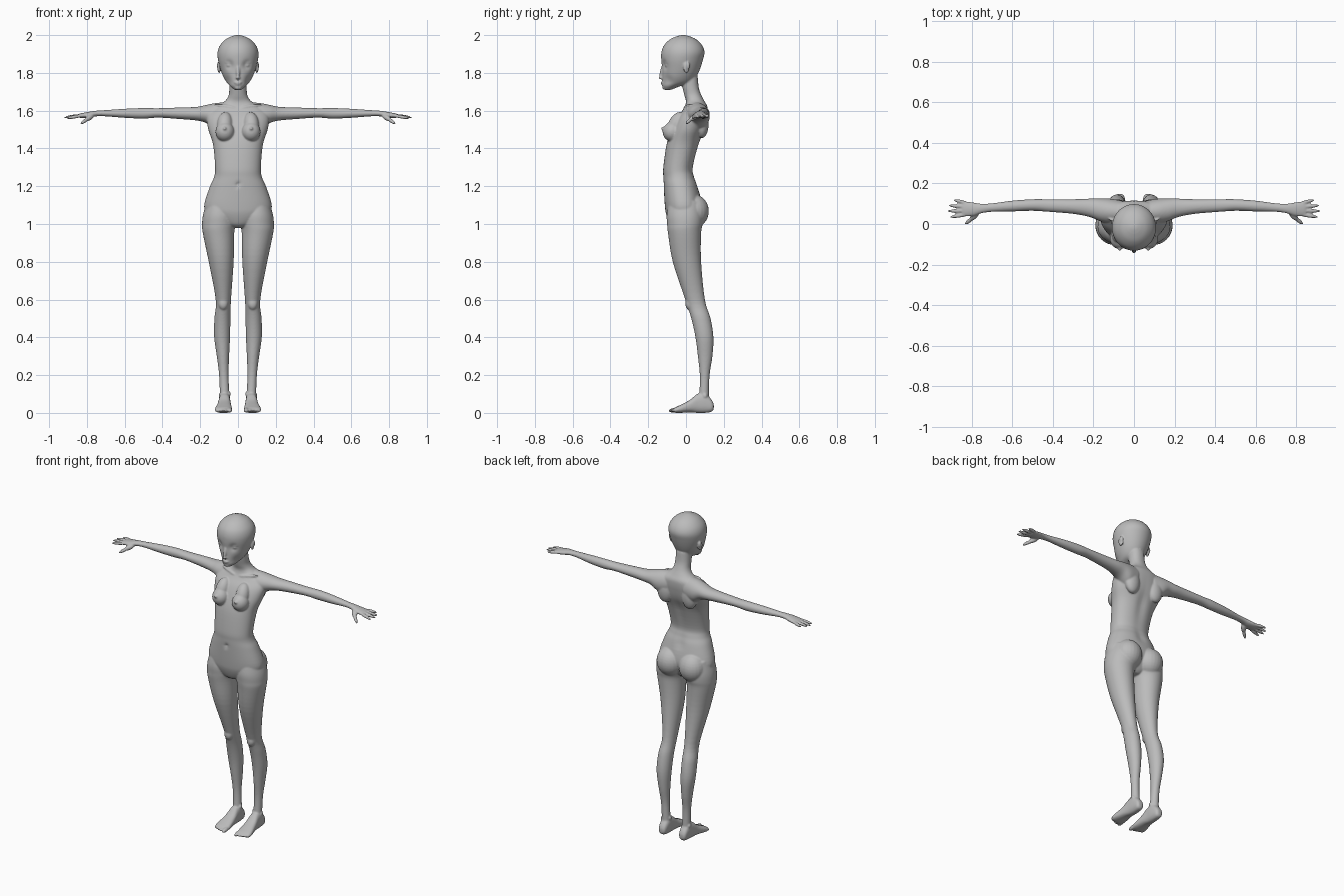
import bpy, bmesh, math
from mathutils import Vector, Matrix

cube = bpy.data.objects.get("Cube")
if cube:
    bpy.data.objects.remove(cube, do_unlink=True)

skin = bpy.data.materials.new("plain grey")
skin.use_nodes = True
GREY = (0.5, 0.5, 0.5, 1)
skin.diffuse_color = GREY
skin.node_tree.nodes["Principled BSDF"].inputs["Base Color"].default_value = GREY

bm = bmesh.new()


def spline(p0, p1, p2, p3, t):
    """Catmull-Rom blend of four ring tuples."""
    return [0.5 * (2 * b + (c - a) * t + (2 * a - 5 * b + 4 * c - d) * t * t
                   + (3 * b - a - 3 * c + d) * t ** 3)
            for a, b, c, d in zip(p0, p1, p2, p3)]


def loft(axis, rings, power=2.0, segs=48, sub=5):
    """Closed skin over rings (t, a_lo, a_hi, b_lo, b_hi) along an axis."""
    full = []
    for i in range(len(rings) - 1):
        quad = [rings[max(0, min(len(rings) - 1, i + k))] for k in (-1, 0, 1, 2)]
        full += [spline(*quad, s / sub) for s in range(sub)]
    full.append(rings[-1])
    loops = []
    for t, a0, a1, b0, b1 in full:
        loop = []
        for k in range(segs):
            an = 2 * math.pi * k / segs
            c, s = math.cos(an), math.sin(an)
            a = (a0 + a1) / 2 + (a1 - a0) / 2 * math.copysign(abs(c) ** (2 / power), c)
            b = (b0 + b1) / 2 + (b1 - b0) / 2 * math.copysign(abs(s) ** (2 / power), s)
            loop.append(bm.verts.new({"x": (t, a, b), "y": (a, t, b), "z": (a, b, t)}[axis]))
        loops.append(loop)
    for l0, l1 in zip(loops, loops[1:]):
        for k in range(segs):
            n = (k + 1) % segs
            bm.faces.new((l0[k], l0[n], l1[n], l1[k]))
    bm.faces.new(loops[0])
    bm.faces.new(loops[-1])
    return [v for loop in loops for v in loop]


def ball(centre, radii, turn=Matrix()):
    """Ellipsoid, optionally turned."""
    m = Matrix.Translation(centre) @ turn.to_4x4() @ Matrix.Diagonal((*radii, 1))
    return bmesh.ops.create_uvsphere(bm, u_segments=24, v_segments=16, radius=1, matrix=m)["verts"]


def rod(p, q, r, r2=None):
    """Long ellipsoid reaching from p to q."""
    p, q = Vector(p), Vector(q)
    turn = (q - p).to_track_quat("Z", "Y").to_matrix()
    return ball((p + q) / 2, (r, r2 or r, (q - p).length / 2), turn)


def push(verts, centre, radius, offset):
    """Soft sculpting dab."""
    centre, offset = Vector(centre), Vector(offset)
    for v in verts:
        v.co += offset * math.exp(-((v.co - centre).length / radius) ** 2)


# Torso and neck: z, half width, front, back
torso = loft("z", [(z, -w, w, f, b) for z, w, f, b in (
    (0.98, .03, -.06, .03), (1.0, .09, -.085, .05), (1.05, .16, -.105, .075),
    (1.1, .179, -.112, .085), (1.2, .148, -.118, .063), (1.25, .126, -.12, .045),
    (1.3, .121, -.12, .038), (1.42, .132, -.103, .07), (1.5, .157, -.078, .1),
    (1.56, .165, -.05, .112), (1.6, .15, -.02, .115), (1.625, .115, -.005, .112),
    (1.65, .07, 0, .098), (1.68, .05, -.008, .082), (1.72, .046, -.018, .068),
    (1.78, .046, -.03, .062))], power=2.2, segs=64)
# Navel and the groove of the spine
push(torso, (0, -.12, 1.21), .012, (0, .01, 0))
for i in range(9):
    push(torso, (0, .07, 1.2 + i * .045), .03, (0, -.007, 0))

# Head: z, half width, front, back
head = loft("z", [(z, -w, w, f, b) for z, w, f, b in (
    (1.71, .018, -.115, -.08), (1.73, .042, -.126, -.03), (1.75, .06, -.126, .03),
    (1.78, .078, -.126, .055), (1.82, .093, -.126, .074), (1.87, .106, -.131, .09),
    (1.91, .108, -.13, .098), (1.945, .096, -.117, .086), (1.975, .069, -.088, .058),
    (1.992, .038, -.054, .024), (2.0, .012, -.025, -.005))], segs=72, sub=6)
for s in (1, -1):
    push(head, (s * .046, -.115, 1.842), .021, (0, .014, 0))
    push(head, (s * .05, -.09, 1.765), .025, (-s * .004, .004, 0))
# Nose and lips
rod((0, -.118, 1.85), (0, -.137, 1.768), .010)
ball((0, -.134, 1.774), (.011, .011, .008))
ball((0, -.125, 1.749), (.021, .009, .005))
ball((0, -.123, 1.740), (.017, .009, .005))
ball((0, -.115, 1.722), (.018, .011, .011))

# Everything from here on is the left half and is mirrored afterwards
centre_verts = set(bm.verts)

# Eye, brow and ear
ball((.046, -.097, 1.840), (.019, .014, .010), Matrix.Rotation(.3, 3, "Z"))
rod((.022, -.116, 1.853), (.072, -.098, 1.856), .005)
ball((.1, .002, 1.828), (.008, .017, .03), Matrix.Rotation(.3, 3, "Z"))
ball((.105, .011, 1.838), (.006, .011, .018), Matrix.Rotation(.4, 3, "Z"))

# Chest, shoulder blade, collar bone and seat
ball((.069, -.072, 1.488), (.05, .052, .052))
ball((.07, -.122, 1.505), (.009, .011, .009))
rod((.065, -.02, 1.59), (.075, -.085, 1.47), .04)
ball((.085, .085, 1.53), (.05, .035, .075))
rod((.015, -.012, 1.615), (.125, .025, 1.632), .009)
ball((.078, .042, 1.068), (.082, .079, .088))

# Leg: z, inner, outer, front, back
loft("z", [
    (1.12, .03, .165, -.09, .08), (1.05, .012, .185, -.102, .09),
    (1.0, .012, .19, -.1, .088), (.95, .02, .186, -.095, .08),
    (.8, .023, .155, -.07, .08), (.6, .037, .118, -.004, .1),
    (.5, .04, .125, .028, .13), (.4, .042, .126, .05, .145),
    (.3, .047, .112, .063, .14), (.2, .05, .1, .073, .125),
    (.1, .046, .096, .07, .122), (.03, .045, .093, .06, .125)])
# Kneecap and ankle bones
ball((.078, .018, .58), (.026, .022, .035))
ball((.047, .092, .1), (.009, .013, .013))
ball((.094, .1, .09), (.009, .013, .013))

# Foot: y, inner, outer, bottom, top
loft("y", [
    (.147, .058, .085, .02, .045), (.135, .047, .095, .006, .07),
    (.1, .041, .1, 0, .105), (.06, .04, .103, 0, .1),
    (.02, .036, .11, .003, .068), (-.03, .031, .121, 0, .042),
    (-.055, .033, .121, 0, .03), (-.066, .042, .112, .006, .022)], power=2.5)
# Toes
for x, tip, r in ((.043, -.094, .0125), (.065, -.09, .009), (.082, -.084, .0085),
                  (.098, -.076, .008), (.113, -.067, .008)):
    rod((x, -.03, .02), (x, tip, .010), r)

# Arm and palm: x, front, back, bottom, top
loft("x", [
    (.06, .0, .115, 1.5, 1.645), (.12, .0, .125, 1.5, 1.64),
    (.17, .015, .125, 1.535, 1.63), (.22, .035, .125, 1.548, 1.62),
    (.3, .05, .122, 1.555, 1.617), (.42, .06, .122, 1.563, 1.613),
    (.5, .065, .122, 1.558, 1.614), (.6, .062, .115, 1.562, 1.61),
    (.7, .06, .102, 1.57, 1.603), (.75, .053, .1, 1.57, 1.6),
    (.79, .04, .106, 1.563, 1.594), (.83, .037, .111, 1.561, 1.586),
    (.846, .045, .104, 1.566, 1.582)])
# Fingers and thumb: base y, tip x, tip y, tip z
for y, tx, ty, tz in ((.047, .909, .034, 1.56), (.065, .921, .064, 1.563),
                      (.084, .915, .091, 1.566), (.101, .889, .119, 1.568)):
    rod((.815, y, 1.576), (tx, ty, tz), .0095)
rod((.765, .06, 1.576), (.808, .018, 1.55), .014)
rod((.787, .036, 1.563), (.834, -.002, 1.53), .010)

# Mirror the left half to the right
half = [f for f in bm.faces if f.verts[0] not in centre_verts]
copy = bmesh.ops.duplicate(bm, geom=half)["geom"]
for v in copy:
    if isinstance(v, bmesh.types.BMVert):
        v.co.x *= -1
bmesh.ops.recalc_face_normals(bm, faces=bm.faces)

# Fuse all parts into one smooth skin
mesh = bpy.data.meshes.new("body")
bm.to_mesh(mesh)
bm.free()
mesh.materials.append(skin)
body = bpy.data.objects.new("body", mesh)
bpy.context.collection.objects.link(body)
bpy.ops.object.select_all(action="DESELECT")
body.select_set(True)
bpy.context.view_layer.objects.active = body
fuse = body.modifiers.new("fuse", "REMESH")
fuse.mode = "VOXEL"
fuse.voxel_size = 0.0045
soften = body.modifiers.new("soften", "SMOOTH")
soften.factor = 0.5
soften.iterations = 6
for name in ("fuse", "soften"):
    bpy.ops.object.modifier_apply(modifier=name)
bpy.ops.object.shade_smooth()
